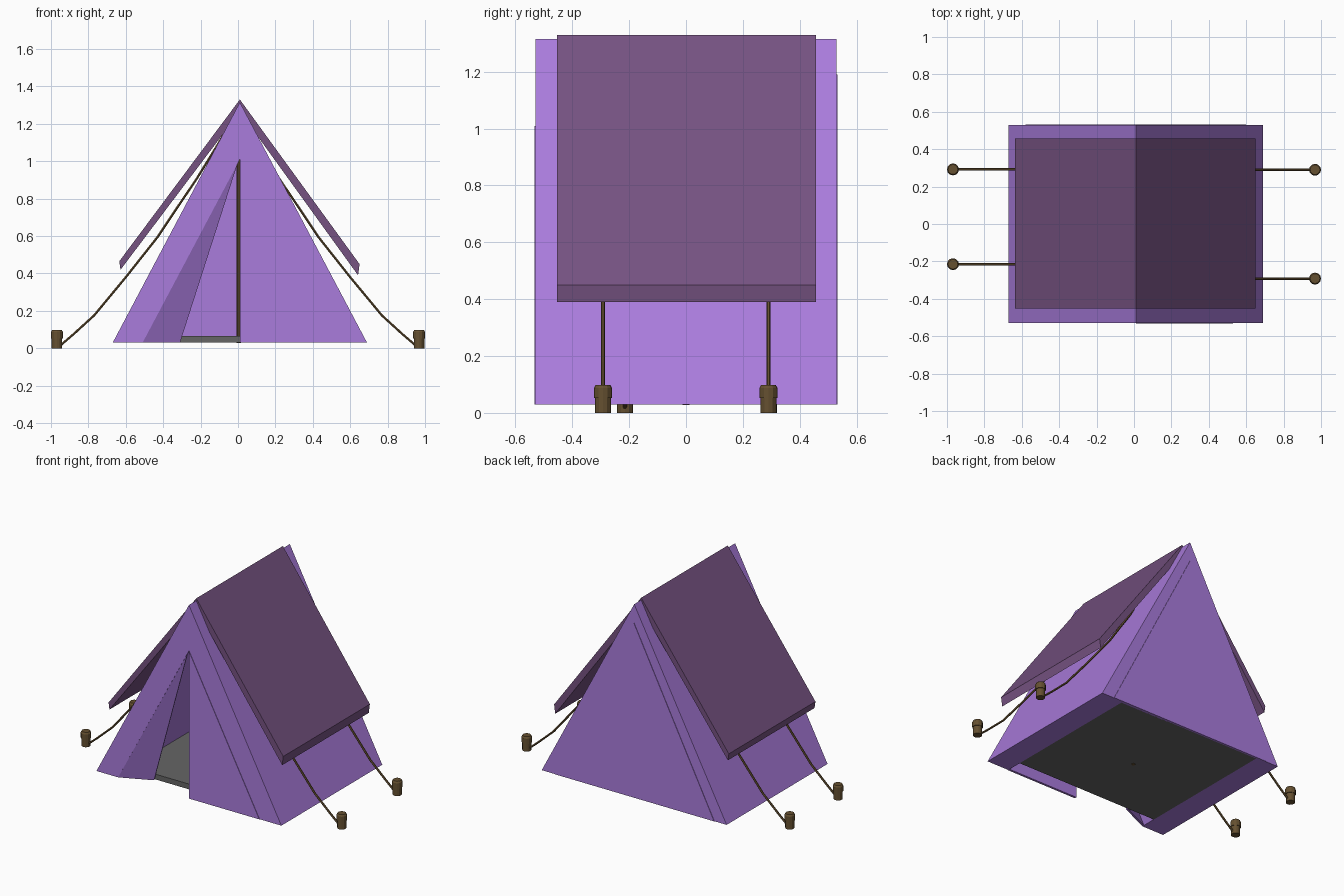
import bpy, bmesh, math
from mathutils import Vector

if "Cube" in bpy.data.objects:
    bpy.data.objects.remove(bpy.data.objects["Cube"])


def material(name, rgb):
    m = bpy.data.materials.new(name)
    m.diffuse_color = (*rgb, 1)
    m.use_nodes = True
    m.node_tree.nodes["Principled BSDF"].inputs["Base Color"].default_value = m.diffuse_color
    return m


CANVAS = material("purple_canvas", (0.40, 0.20, 0.72))
FLY = material("dark_canvas", (0.18, 0.085, 0.22))
WOOD = material("brown", (0.13, 0.08, 0.03))
GREY = material("grey_floor", (0.13, 0.13, 0.13))


def finish(name, bm, mat):
    bmesh.ops.recalc_face_normals(bm, faces=bm.faces[:])
    me = bpy.data.meshes.new(name)
    bm.to_mesh(me)
    bm.free()
    me.materials.append(mat)
    ob = bpy.data.objects.new(name, me)
    bpy.context.collection.objects.link(ob)
    return ob


def extrude_face(name, points, offset, mat):
    bm = bmesh.new()
    face = bm.faces.new([bm.verts.new(p) for p in points])
    ext = bmesh.ops.extrude_face_region(bm, geom=[face], use_keep_orig=True)
    verts = [g for g in ext["geom"] if isinstance(g, bmesh.types.BMVert)]
    bmesh.ops.translate(bm, verts=verts, vec=Vector(offset))
    return finish(name, bm, mat)


def prism(name, profile, y0, y1, mat):
    return extrude_face(name, [(x, y0, z) for x, z in profile], (0, y1 - y0, 0), mat)


def lathe(name, profile, loc, sides, mat):
    bm = bmesh.new()
    rings = [[bm.verts.new((loc[0] + r * math.cos(2 * math.pi * i / sides),
                            loc[1] + r * math.sin(2 * math.pi * i / sides), z))
              for i in range(sides)] for r, z in profile]
    for a, b in zip(rings, rings[1:]):
        for i in range(sides):
            j = (i + 1) % sides
            bm.faces.new((a[i], a[j], b[j], b[i]))
    bm.faces.new(rings[0])
    bm.faces.new(rings[-1])
    return finish(name, bm, mat)


# Thick sloping walls and closed back
prism("tent_walls", [(-0.67, 0.03), (0.01, 1.315), (0.69, 0.03),
                     (0.53, 0.03), (0.01, 1.01), (-0.51, 0.03)], -0.53, 0.53, CANVAS)
prism("back_panel", [(-0.58, 0.03), (0.01, 1.19), (0.60, 0.03)], 0.515, 0.533, CANVAS)

# Door: right flap closed, left flap folded inward
prism("closed_door_flap", [(0.012, 0.03), (0.012, 1.01), (0.53, 0.03)], -0.533, -0.518, CANVAS)
extrude_face("open_door_flap", [(0.005, -0.53, 1.01), (-0.51, -0.53, 0.03),
                                (-0.31, -0.44, 0.03)], (-0.004, 0.012, 0), CANVAS)

# Floor and centre pole
prism("floor", [(-0.51, 0.03), (-0.49, 0.065), (0.51, 0.065), (0.53, 0.03)], -0.425, 0.52, GREY)
lathe("centre_pole", [(0.012, 0.028), (0.012, 1.06)], (0.005, 0), 8, WOOD)

# Fly sheet over the ridge
prism("fly_sheet", [(0.01, 1.33), (0.65, 0.45), (0.642, 0.39), (0.01, 1.265),
                    (-0.628, 0.42), (-0.635, 0.465)], -0.453, 0.457, FLY)

# Sagging guy ropes and stakes
ROPE = [(0.06, 1.17), (0.12, 1.07), (0.225, 0.90), (0.33, 0.745), (0.43, 0.595),
        (0.60, 0.38), (0.77, 0.175), (0.88, 0.075), (0.95, 0.015)]
STAKE = [(0.028, 0), (0.028, 0.053), (0.032, 0.053), (0.032, 0.087), (0.026, 0.098)]
for n, (side, y) in enumerate([(1, 0.29), (1, -0.292), (-1, 0.292), (-1, -0.215)], 1):
    bm = bmesh.new()
    rings = []
    for k, (x, z) in enumerate(ROPE):
        a, b = ROPE[max(k - 1, 0)], ROPE[min(k + 1, len(ROPE) - 1)]
        t = Vector((side * (b[0] - a[0]), 0, b[1] - a[1])).normalized()
        u = Vector((0, 1, 0))
        v = t.cross(u)
        c = Vector((side * x, y, z))
        rings.append([bm.verts.new(c + 0.007 * (math.cos(i * math.pi / 3) * u
                                                + math.sin(i * math.pi / 3) * v)) for i in range(6)])
    for r, s in zip(rings, rings[1:]):
        for i in range(6):
            bm.faces.new((r[i], r[(i + 1) % 6], s[(i + 1) % 6], s[i]))
    bm.faces.new(rings[0])
    bm.faces.new(rings[-1])
    finish(f"guy_rope_{n}", bm, WOOD)
    lathe(f"stake_{n}", STAKE, (side * 0.968, y), 12, WOOD)
